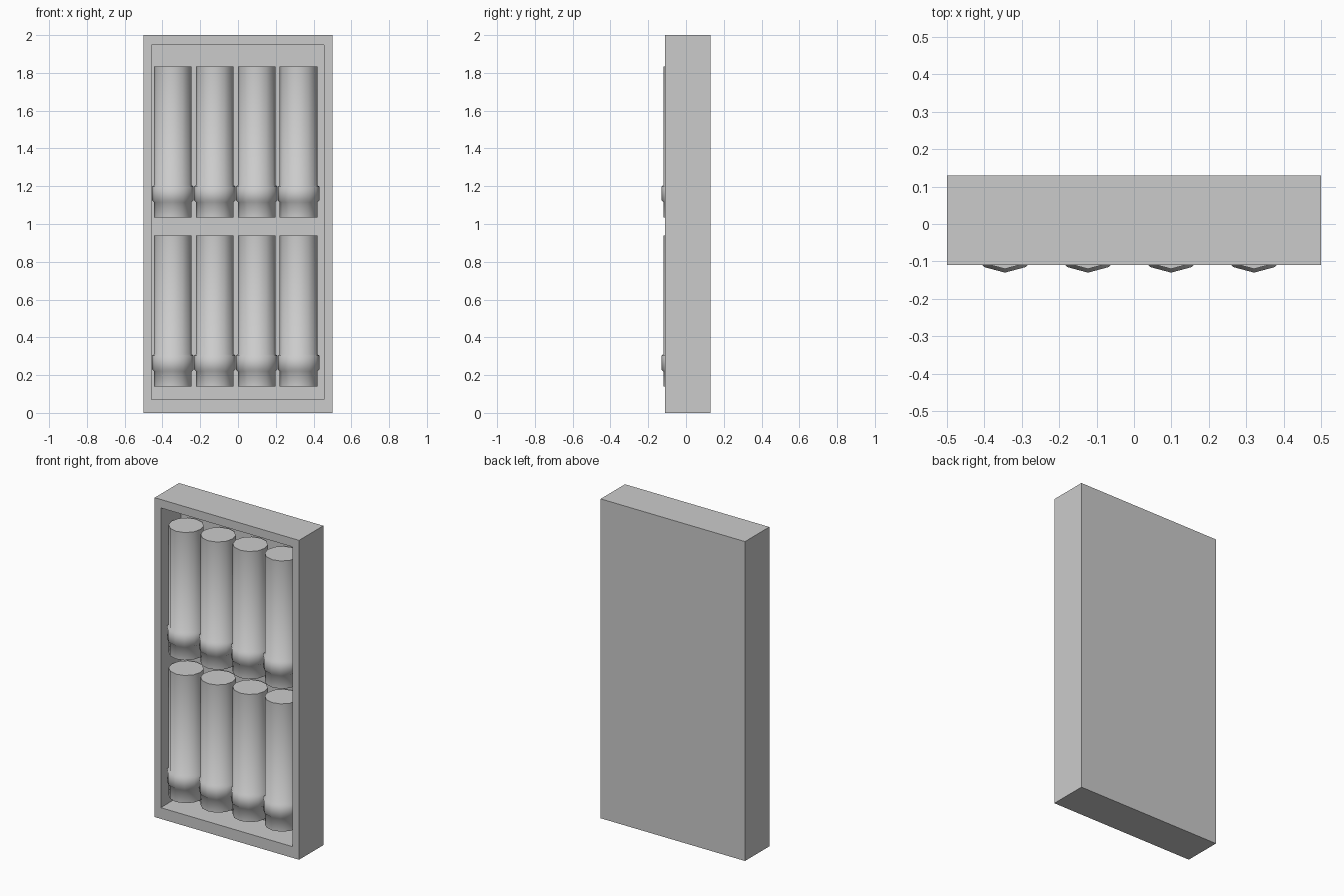
import bpy, bmesh, math

if "Cube" in bpy.data.objects:
    bpy.data.objects.remove(bpy.data.objects["Cube"])

SIDES = 12
TUBE_Y = -0.02


def make_object(name, bm):
    bmesh.ops.recalc_face_normals(bm, faces=bm.faces)
    mesh = bpy.data.meshes.new(name)
    bm.to_mesh(mesh)
    bm.free()
    obj = bpy.data.objects.new(name, mesh)
    bpy.context.collection.objects.link(obj)
    return obj


# Open-fronted case: a box whose front face is inset and pushed back
def make_case():
    bm = bmesh.new()
    bmesh.ops.create_cube(bm, size=1)
    for v in bm.verts:
        v.co.y = -0.11 if v.co.y < 0 else 0.13
        v.co.z = 0 if v.co.z < 0 else 2
    bm.normal_update()
    front = next(f for f in bm.faces if f.normal.y < -0.9)
    bmesh.ops.inset_region(bm, faces=[front], thickness=0.04)
    for v in front.verts:
        v.co.x = -0.458 if v.co.x < 0 else 0.455
        v.co.z = 0.07 if v.co.z < 1 else 1.947
    recess = bmesh.ops.extrude_discrete_faces(bm, faces=[front])["faces"][0]
    for v in recess.verts:
        v.co.y = 0.09
    return make_object("case", bm)


# Tube with a collar near its base, lofted from (radius, height) pairs
PROFILE = [(0.1, 0), (0.1, 0.08), (0.11, 0.09), (0.11, 0.163),
           (0.1, 0.17), (0.1, 0.8)]


def make_tube(name, x, z):
    bm = bmesh.new()
    rings = []
    for r, h in PROFILE:
        angles = [2 * math.pi * i / SIDES for i in range(SIDES)]
        rings.append([bm.verts.new((x + r * math.cos(a),
                                    TUBE_Y + r * math.sin(a), z + h))
                      for a in angles])
    for low, high in zip(rings, rings[1:]):
        for i in range(SIDES):
            j = (i + 1) % SIDES
            bm.faces.new((low[i], low[j], high[j], high[i]))
    bm.faces.new(rings[0][::-1])
    bm.faces.new(rings[-1])
    obj = make_object(name, bm)
    bpy.ops.object.select_all(action='DESELECT')
    obj.select_set(True)
    bpy.context.view_layer.objects.active = obj
    bpy.ops.object.shade_smooth_by_angle(angle=math.radians(65))


make_case()

# Two rows of four tubes
for row, z in (("lower", 0.14), ("upper", 1.035)):
    for i in range(4):
        make_tube(f"{row}_tube_{i + 1}", -0.345 + i * 0.222, z)
